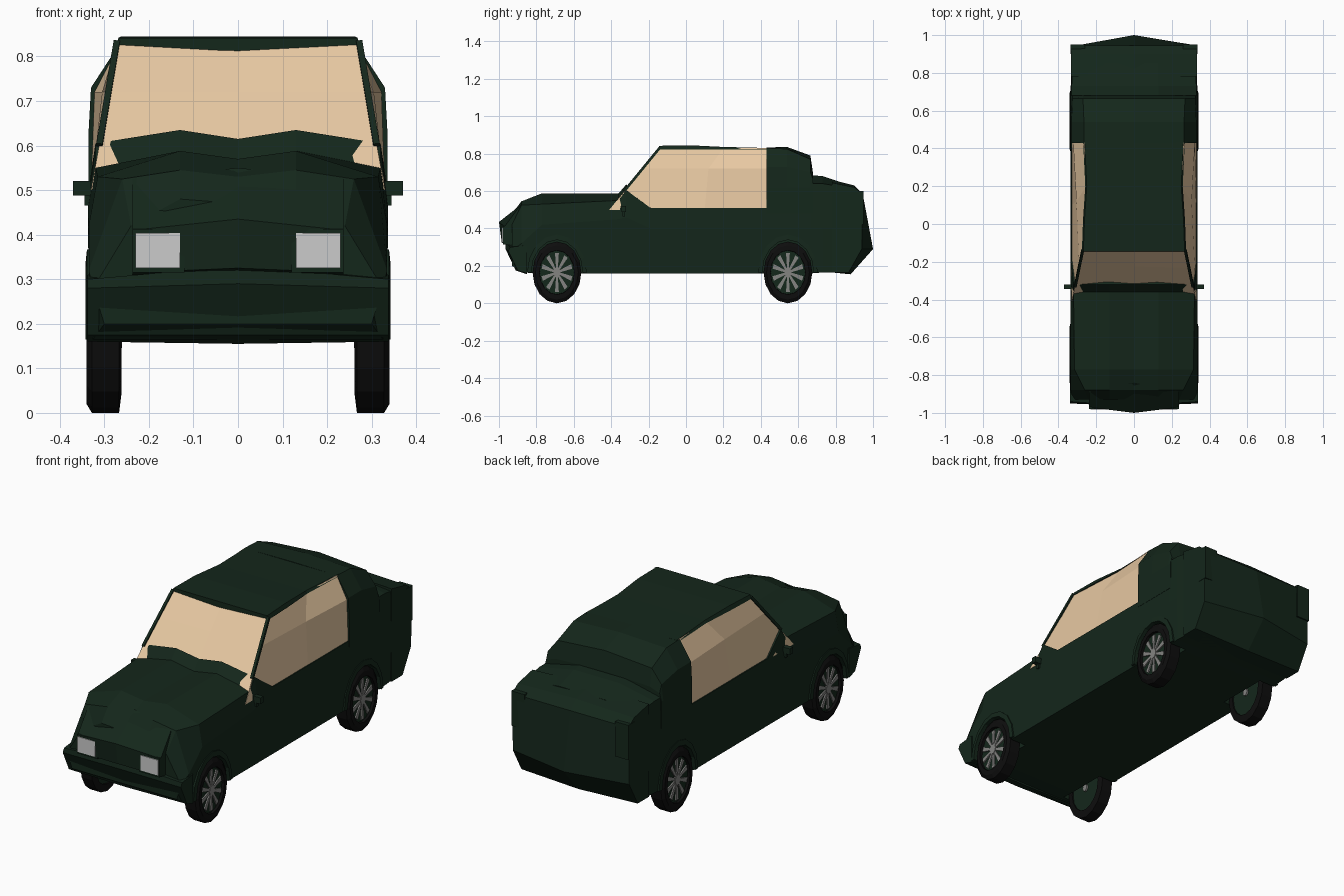
import bpy, bmesh, math
from mathutils import Vector

if "Cube" in bpy.data.objects:
    bpy.data.objects.remove(bpy.data.objects["Cube"])


def material(name, r, g, b):
    m = bpy.data.materials.new(name)
    m.diffuse_color = (r, g, b, 1)
    m.use_nodes = True
    m.node_tree.nodes["Principled BSDF"].inputs["Base Color"].default_value = m.diffuse_color
    return m


GREEN = material("dark_green", 0.007, 0.02, 0.011)
BLACK = material("rubber", 0.004, 0.004, 0.004)
TAN = material("tan_glass", 0.8, 0.58, 0.36)
SILVER = material("spoke_grey", 0.23, 0.23, 0.22)
LAMP = material("lamp_grey", 0.52, 0.52, 0.52)


def loft(name, rings, mat, capped=True, closed=False):
    """Skin a list of equal-length closed rings."""
    bm = bmesh.new()
    rows = [[bm.verts.new(p) for p in ring] for ring in rings]
    n = len(rows[0])
    pairs = list(zip(rows, rows[1:]))
    if closed:
        pairs.append((rows[-1], rows[0]))
    for a, b in pairs:
        for i in range(n):
            j = (i + 1) % n
            bm.faces.new((a[i], a[j], b[j], b[i]))
    if capped and not closed:
        bm.faces.new(rows[0])
        bm.faces.new(rows[-1])
    bmesh.ops.recalc_face_normals(bm, faces=bm.faces)
    me = bpy.data.meshes.new(name)
    bm.to_mesh(me)
    bm.free()
    me.materials.append(mat)
    ob = bpy.data.objects.new(name, me)
    bpy.context.collection.objects.link(ob)
    return ob


def mirrored(half):
    """Full ring from a half ring whose ends lie on x = 0."""
    return half + [(-x, y, z) for x, y, z in half[-2:0:-1]]


def sections(stations):
    return [mirrored([(x, y, z) for x, z in pts]) for y, pts in stations]


def vee(name, side, centre, w, mat):
    """Side profile swept across the car, with its own profile at the centre."""
    return loft(name, [[(x, y, z) for y, z in prof]
                       for x, prof in ((-w, side), (0, centre), (w, side))], mat)


def box(name, x0, x1, y0, y1, z0, z1, mat):
    return loft(name, [[(x, y0, z0), (x, y1, z0), (x, y1, z1), (x, y0, z1)]
                       for x in (x0, x1)], mat)


def bar(name, a, b, r, mat):
    a, b = Vector(a), Vector(b)
    d = (b - a).normalized()
    u = d.cross(Vector((1, 0, 0))).normalized() * r
    v = d.cross(u).normalized() * r
    return loft(name, [[p + u + v, p + u - v, p - u - v, p - u + v] for p in (a, b)], mat)


# Lower body: y, bottom z, bottom x, waist x/z, shoulder x/z, top z, centre z
BODY = [
    (-0.93, 0.20, 0.30, 0.325, 0.28, 0.24, 0.42, 0.48, 0.47),
    (-0.88, 0.165, 0.325, 0.335, 0.32, 0.26, 0.525, 0.545, 0.53),
    (-0.77, 0.16, 0.33, 0.335, 0.42, 0.315, 0.53, 0.588, 0.57),
    (-0.36, 0.16, 0.33, 0.337, 0.45, 0.32, 0.55, 0.588, 0.565),
    (-0.32, 0.16, 0.33, 0.337, 0.46, 0.32, 0.605, 0.635, 0.615),
    (-0.19, 0.16, 0.33, 0.337, 0.40, 0.334, 0.51, 0.52, 0.52),
    (0.43, 0.16, 0.33, 0.337, 0.40, 0.334, 0.51, 0.52, 0.52),
    (0.67, 0.16, 0.33, 0.337, 0.40, 0.33, 0.64, 0.685, 0.685),
    (0.73, 0.165, 0.33, 0.335, 0.40, 0.33, 0.64, 0.68, 0.68),
    (0.85, 0.165, 0.32, 0.33, 0.40, 0.325, 0.62, 0.64, 0.64),
]
body = loft("body", sections([
    (y, [(0, zb), (xb, zb), (xm, zm), (xs, zs), (0.13, zt), (0, zc)])
    for y, zb, xb, xm, zm, xs, zs, zt, zc in BODY]), GREEN)

# Nose, front bumper and tail
vee("nose", [(-0.88, 0.30), (-0.965, 0.315), (-0.97, 0.41), (-0.885, 0.525)],
    [(-0.88, 0.30), (-0.985, 0.325), (-1.0, 0.435), (-0.84, 0.55)], 0.237, GREEN)
vee("front_bumper",
    [(-0.85, 0.16), (-0.90, 0.175), (-0.95, 0.28), (-0.94, 0.30), (-0.85, 0.31)],
    [(-0.85, 0.155), (-0.91, 0.175), (-0.965, 0.29), (-0.965, 0.33), (-0.85, 0.33)],
    0.338, GREEN)
vee("tail",
    [(0.78, 0.165), (0.87, 0.165), (0.94, 0.29), (0.945, 0.585), (0.90, 0.62), (0.78, 0.645)],
    [(0.78, 0.165), (0.88, 0.155), (1.0, 0.29), (0.945, 0.585), (0.90, 0.63), (0.78, 0.66)],
    0.333, GREEN)

# Glass cabin, skinned from the waist upward
GLASS = [
    (0.50, -0.41, [(0.33, -0.41), (0.33, 0.10), (0.33, 0.435)]),
    (0.72, -0.225, [(0.29, -0.232), (0.305, 0.12), (0.322, 0.435)]),
    (0.83, -0.13, [(0.272, -0.142), (0.252, 0.20), (0.265, 0.435)]),
]
loft("cabin_glass", [mirrored([(0, yf, z)] + [(x, y, z) for x, y in pts] + [(0, 0.435, z)])
                     for z, yf, pts in GLASS], TAN)

# Roof panel and rear quarter hump
loft("roof", sections([
    (y, [(0, zb), (x + 0.008, 0.823), (x, zt), (0, zt)])
    for y, x, zb, zt in ((-0.145, 0.268, 0.80, 0.842), (0.02, 0.262, 0.82, 0.845),
                         (0.20, 0.25, 0.82, 0.836), (0.45, 0.262, 0.82, 0.83))]), GREEN)
loft("rear_cabin", sections([
    (y, [(0, 0.48), (0.336, 0.48), (0.336, 0.62), (xm, zm), (xr, zr), (0, zt)])
    for y, xm, zm, xr, zr, zt in ((0.43, 0.33, 0.73, 0.265, 0.83, 0.833),
                                  (0.54, 0.33, 0.73, 0.265, 0.825, 0.836),
                                  (0.665, 0.325, 0.70, 0.27, 0.77, 0.79),
                                  (0.68, 0.325, 0.66, 0.27, 0.68, 0.69))]), GREEN)

WHEEL_Y = (-0.69, 0.545)
HUB_Z = 0.165
SQUASH = 0.79   # the wheels are narrower along y than they are tall


def ellipse(x, cy, r, n, span=2 * math.pi):
    steps = n if span > 6 else n + 1
    return [(x, cy + math.cos(span * i / n) * r * SQUASH,
             HUB_Z + math.sin(span * i / n) * r) for i in range(steps)]


def lathe(name, s, cy, prof, n, mat, closed=False):
    return loft(name, [ellipse(s * x, cy, r, n) for x, r in prof], mat, True, closed)


for s, side in ((1, "left"), (-1, "right")):
    for cy, end in zip(WHEEL_Y, ("front", "rear")):
        tag = f"{end}_{side}"
        # Wheel well cut out of the body
        cutter = lathe("well_cutter_" + tag, s, cy, [(0.24, 0.175), (0.42, 0.175)], 16, BLACK)
        cutter.hide_render = True
        mod = body.modifiers.new("well", 'BOOLEAN')
        mod.operation, mod.solver, mod.object = 'DIFFERENCE', 'EXACT', cutter
        bpy.context.view_layer.objects.active = body
        bpy.ops.object.modifier_apply(modifier=mod.name)
        bpy.data.objects.remove(cutter)
        # Tyre, wheel dish, hub and spokes
        lathe("tyre_" + tag, s, cy, [(0.262, 0.125), (0.267, 0.165), (0.328, 0.165),
                                     (0.34, 0.145), (0.34, 0.118), (0.30, 0.115)],
              16, BLACK, True)
        lathe("dish_" + tag, s, cy, [(0.268, 0.13), (0.326, 0.118)], 16, GREEN)
        lathe("hub_" + tag, s, cy, [(0.26, 0.02), (0.336, 0.028)], 10, SILVER)
        for k in range(10):
            a = 2 * math.pi * (k + 0.5) / 10
            ring = [(r, t) for r, t in ((0.02, -0.006), (0.105, -0.013),
                                        (0.105, 0.013), (0.02, 0.006))]
            loft(f"spoke_{tag}_{k}", [
                [(s * x, cy + (math.cos(a) * r - math.sin(a) * t) * SQUASH,
                  HUB_Z + math.sin(a) * r + math.cos(a) * t) for r, t in ring]
                for x in (0.322, 0.333)], SILVER)
        # Flared arch
        strips = zip(ellipse(0, cy, 0.174, 8, math.pi), ellipse(0, cy, 0.202, 8, math.pi))
        loft("arch_" + tag, [[(s * 0.31, *i[1:]), (s * 0.342, *i[1:]),
                              (s * 0.339, *o[1:]), (s * 0.31, *o[1:])]
                             for i, o in strips], GREEN)

    # Headlight with surround
    box("headlight_frame_" + side, s * 0.12, s * 0.237, -0.979, -0.9, 0.315, 0.413, GREEN)
    box("headlight_" + side, s * 0.13, s * 0.23, -0.983, -0.9, 0.325, 0.404, LAMP)
    # Windscreen pillar
    bar("pillar_" + side, (s * 0.311, -0.33, 0.60), (s * 0.272, -0.14, 0.832), 0.007, GREEN)
    # Door mirror and its stalk
    box("mirror_" + side, s * 0.33, s * 0.37, -0.345, -0.32, 0.488, 0.52, GREEN)
    box("mirror_stalk_" + side, s * 0.32, s * 0.345, -0.34, -0.325, 0.465, 0.49, GREEN)
    # Tail light block
    box("tail_light_" + side, s * 0.26, s * 0.335, 0.90, 0.95, 0.42, 0.60, GREEN)
